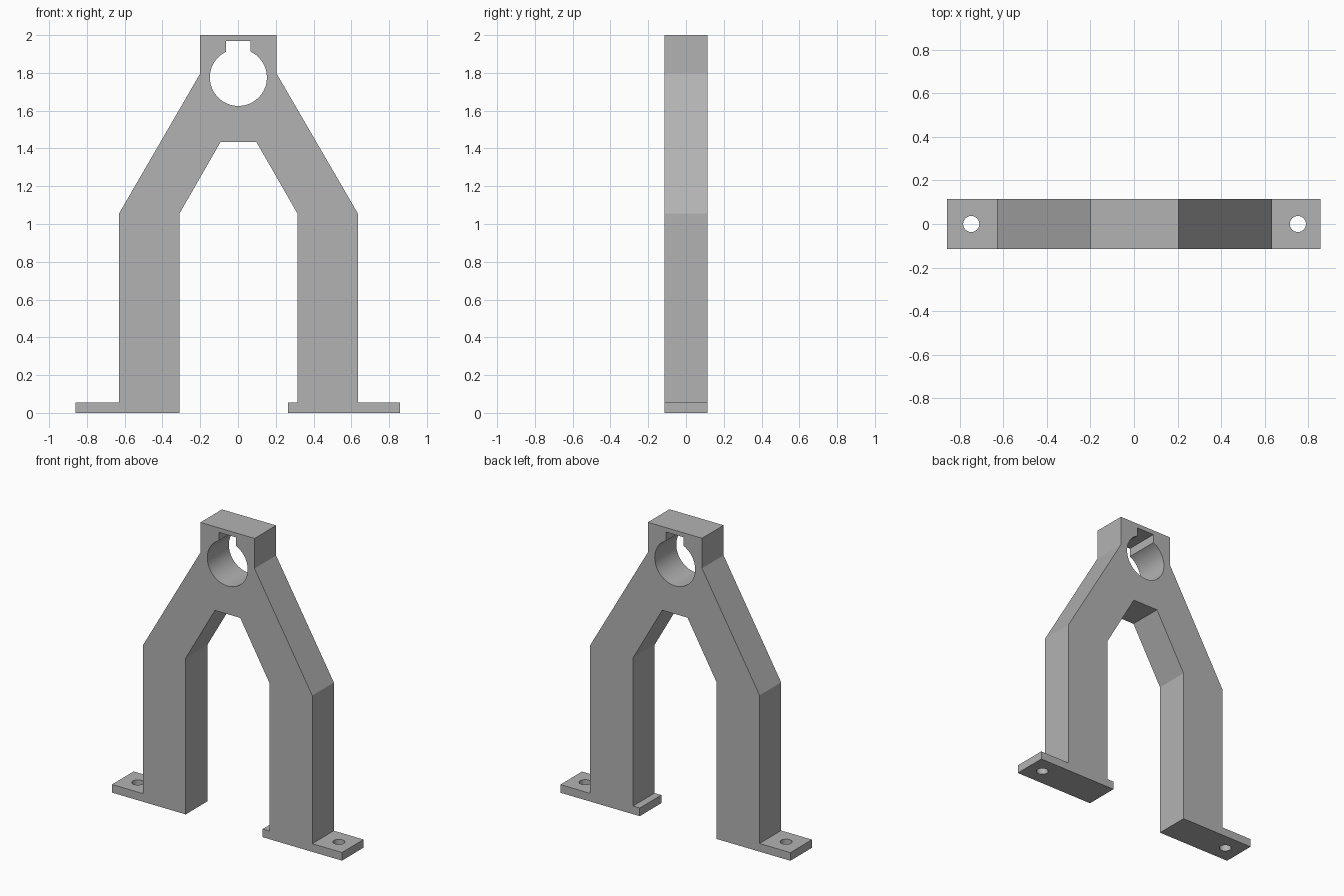
import bpy, bmesh, math
from mathutils import Vector

cube = bpy.data.objects.get("Cube")
if cube:
    bpy.data.objects.remove(cube, do_unlink=True)

DEPTH = 0.23

grey = bpy.data.materials.new("plain grey")
grey.use_nodes = True
colour = (0.45, 0.45, 0.45, 1)
grey.diffuse_color = colour
grey.node_tree.nodes["Principled BSDF"].inputs["Base Color"].default_value = colour


def prism(name, points, direction):
    """Extrude a closed loop of 3D points along a direction."""
    bm = bmesh.new()
    base = bm.faces.new([bm.verts.new(p) for p in points])
    top = bmesh.ops.extrude_face_region(bm, geom=[base])["geom"]
    verts = [v for v in top if isinstance(v, bmesh.types.BMVert)]
    bmesh.ops.translate(bm, verts=verts, vec=Vector(direction))
    bmesh.ops.recalc_face_normals(bm, faces=bm.faces)
    mesh = bpy.data.meshes.new(name)
    bm.to_mesh(mesh)
    bm.free()
    mesh.materials.append(grey)
    obj = bpy.data.objects.new(name, mesh)
    bpy.context.collection.objects.link(obj)
    return obj


def arc(cx, cy, r, start, end, steps):
    return [(cx + r * math.cos(start + (end - start) * i / steps),
             cy + r * math.sin(start + (end - start) * i / steps))
            for i in range(steps + 1)]


# Bracket body: two legs, angled shoulders, head and feet in one outline
outline = [
    (-0.86, 0), (-0.31, 0), (-0.31, 1.055), (-0.092, 1.435),
    (0.097, 1.435), (0.315, 1.055), (0.315, 0.055), (0.265, 0.055),
    (0.265, 0), (0.857, 0), (0.857, 0.055), (0.635, 0.055),
    (0.635, 1.055), (0.204, 1.797), (0.204, 2), (-0.2, 2),
    (-0.2, 1.797), (-0.63, 1.055), (-0.63, 0.055), (-0.86, 0.055),
]
body = prism("support_bracket", [(x, -DEPTH / 2, z) for x, z in outline],
             (0, DEPTH, 0))

# Shaft bore with a keyway slot above it
cx, cz, radius, half_slot = 0.002, 1.776, 0.151, 0.065
gap = math.asin(half_slot / radius)
bore = arc(cx, cz, radius, math.pi / 2 + gap, 2.5 * math.pi - gap, 56)
bore += [(cx + half_slot, 1.97), (cx - half_slot, 1.97)]
cutters = [prism("bore_cutter", [(x, -0.3, z) for x, z in bore], (0, 0.6, 0))]

# Bolt holes through the feet
for side, x in (("right", -0.748), ("left", 0.753)):
    ring = arc(x, 0, 0.037, 0, 2 * math.pi, 32)[:-1]
    cutters.append(prism(side + "_bolt_cutter",
                         [(px, py, -0.1) for px, py in ring], (0, 0, 0.3)))

# Cut the openings, then drop the cutters
for cutter in cutters:
    cutter.hide_render = True
    mod = body.modifiers.new(cutter.name, 'BOOLEAN')
    mod.operation = 'DIFFERENCE'
    mod.solver = 'EXACT'
    mod.object = cutter
bpy.ops.object.select_all(action='DESELECT')
body.select_set(True)
bpy.context.view_layer.objects.active = body
for mod in list(body.modifiers):
    bpy.ops.object.modifier_apply(modifier=mod.name)
for cutter in cutters:
    bpy.data.objects.remove(cutter, do_unlink=True)

# Smooth hole walls, crisp corners
bpy.ops.object.shade_smooth_by_angle(angle=math.radians(25))
